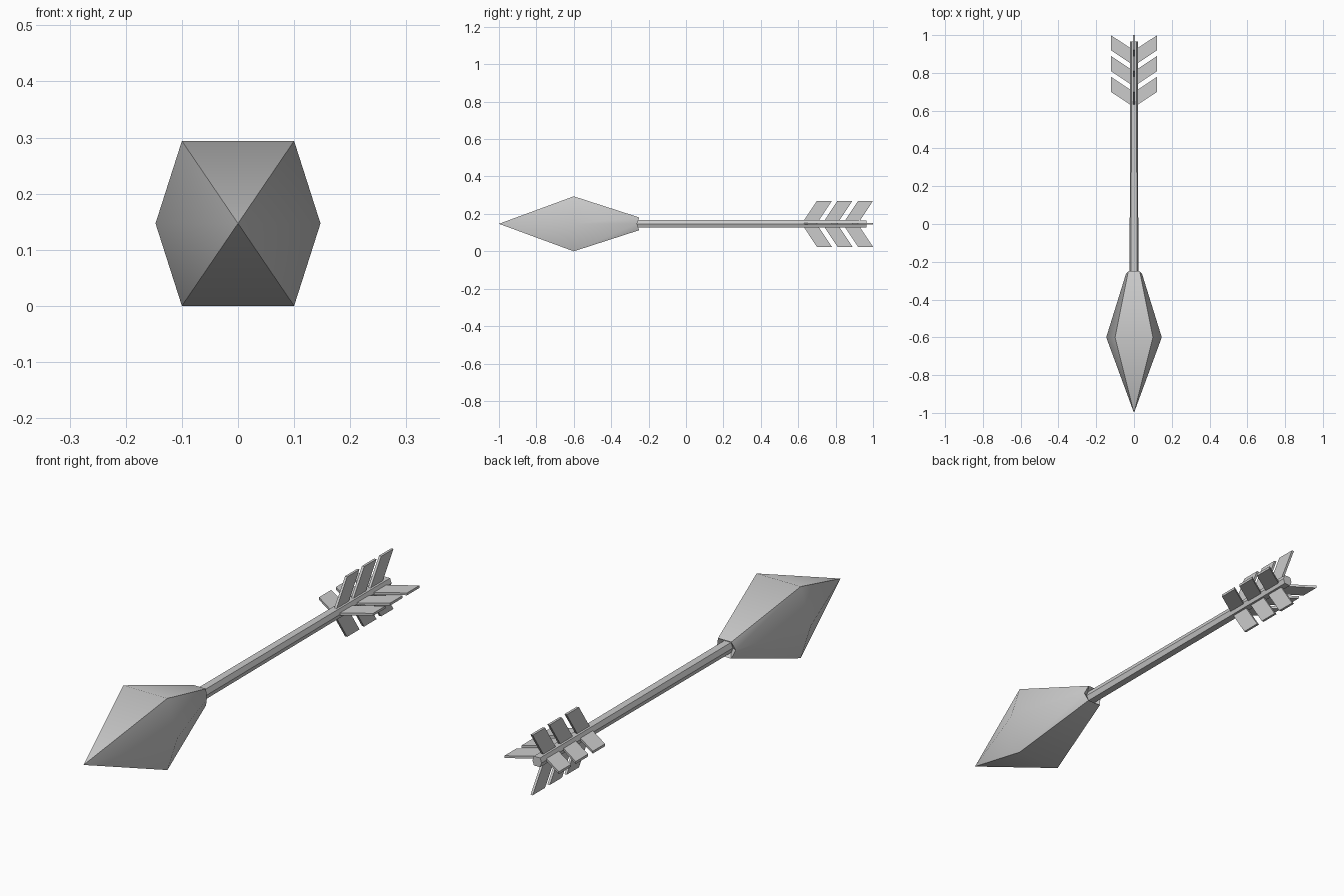
import bpy, bmesh, math
from mathutils import Matrix, Vector

if "Cube" in bpy.data.objects:
    bpy.data.objects.remove(bpy.data.objects["Cube"])

CZ = 0.147  # height of the arrow's axis


def finish(name, bm):
    bmesh.ops.recalc_face_normals(bm, faces=bm.faces)
    mesh = bpy.data.meshes.new(name)
    bm.to_mesh(mesh)
    bm.free()
    obj = bpy.data.objects.new(name, mesh)
    bpy.context.collection.objects.link(obj)
    obj.location.z = CZ
    bpy.ops.object.select_all(action='DESELECT')
    obj.select_set(True)
    bpy.context.view_layer.objects.active = obj
    bpy.ops.object.shade_smooth_by_angle(angle=math.radians(40))
    return obj


def hex_ring(bm, y, side, corner, top, side_shift=0.0):
    """Six-sided section: flat top and bottom, pointed sides."""
    pts = [(side, 0), (corner, top), (-corner, top), (-side, 0), (-corner, -top), (corner, -top)]
    return [bm.verts.new((x, y + (side_shift if z == 0 else 0), z)) for x, z in pts]


def bridge(bm, a, b):
    for i in range(6):
        j = (i + 1) % 6
        bm.faces.new((a[i], a[j], b[j], b[i]))


# arrow head: pointed front, widest ring, rear collar and recessed socket
bm = bmesh.new()
tip = bm.verts.new((0, -1, 0))
rings = [hex_ring(bm, -0.60, 0.147, 0.10, 0.147),
         hex_ring(bm, -0.25, 0.042, 0.030, 0.034, -0.012),
         hex_ring(bm, -0.27, 0.024, 0.016, 0.023)]
for i in range(6):
    bm.faces.new((tip, rings[0][i], rings[0][(i + 1) % 6]))
for a, b in zip(rings, rings[1:]):
    bridge(bm, a, b)
bm.faces.new(rings[-1])
finish("arrow_head", bm)

# shaft: long six-sided rod
bm = bmesh.new()
front = hex_ring(bm, -0.275, 0.023, 0.015, 0.021)
back = hex_ring(bm, 0.965, 0.021, 0.014, 0.019)
bridge(bm, front, back)
bm.faces.new(front)
bm.faces.new(back)
finish("shaft", bm)

# fletching: three slanted vanes on each of four sides
T = 0.005
for side in range(4):
    bm = bmesh.new()
    rot = Matrix.Rotation(side * math.pi / 2, 3, 'Y')
    for k in range(3):
        y = 0.625 + 0.11 * k
        outline = [(0.010, y), (0.123, y + 0.075), (0.123, y + 0.155), (0.010, y + 0.08)]
        low, high = ([bm.verts.new(rot @ Vector((x, yy, t))) for x, yy in outline] for t in (-T, T))
        bm.faces.new(low)
        bm.faces.new(high)
        for i in range(4):
            j = (i + 1) % 4
            bm.faces.new((low[i], low[j], high[j], high[i]))
    finish("fletching_%d" % (side + 1), bm)
